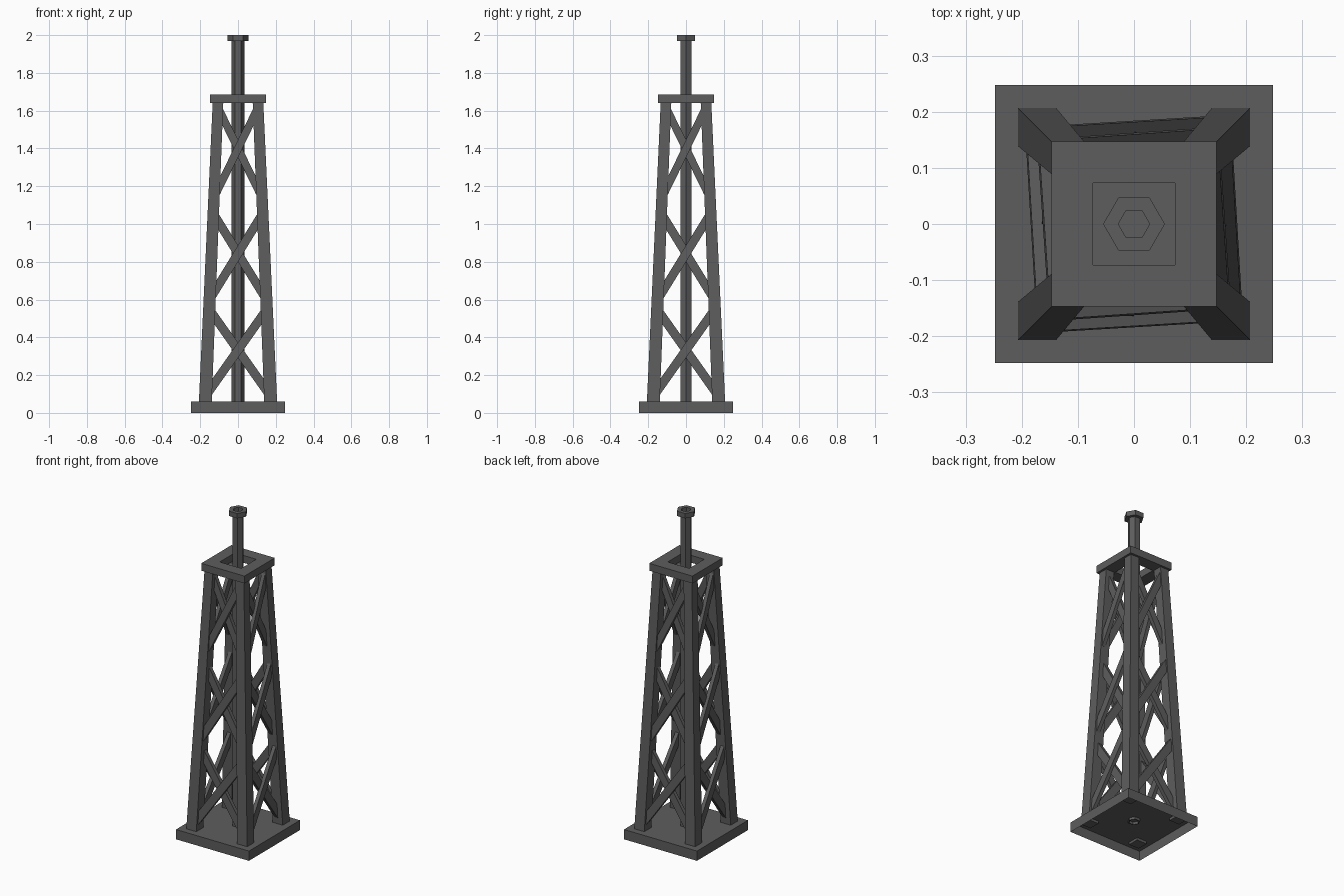
import bpy, bmesh, math
from mathutils import Vector, Matrix

cube = bpy.data.objects.get("Cube")
if cube:
    bpy.data.objects.remove(cube, do_unlink=True)

steel = bpy.data.materials.new("dark grey steel")
GREY = (0.11, 0.11, 0.11, 1)
steel.diffuse_color = GREY
steel.use_nodes = True
steel.node_tree.nodes["Principled BSDF"].inputs["Base Color"].default_value = GREY


def finish(name, bm):
    mesh = bpy.data.meshes.new(name)
    bmesh.ops.recalc_face_normals(bm, faces=bm.faces)
    bm.to_mesh(mesh)
    bm.free()
    mesh.materials.append(steel)
    obj = bpy.data.objects.new(name, mesh)
    bpy.context.collection.objects.link(obj)
    return obj


def ring(sides, radius, z, turn=0):
    step = math.tau / sides
    return [(radius * math.cos(i * step + turn), radius * math.sin(i * step + turn), z)
            for i in range(sides)]


def square(half, z):
    return ring(4, half * math.sqrt(2), z, math.pi / 4)


def loft(name, loops, cap_start=False, cap_end=False, closed=False):
    """Skin a row of loops that share a vertex count."""
    bm = bmesh.new()
    rows = [[bm.verts.new(p) for p in loop] for loop in loops]
    pairs = list(zip(rows, rows[1:]))
    if closed:
        pairs.append((rows[-1], rows[0]))
    for a, b in pairs:
        for i in range(len(a)):
            j = (i + 1) % len(a)
            bm.faces.new((a[i], a[j], b[j], b[i]))
    if cap_start:
        bm.faces.new(rows[0])
    if cap_end:
        bm.faces.new(rows[-1])
    return finish(name, bm)


BASE_TOP, DECK_LOW, DECK_TOP = 0.06, 1.64, 1.685


def leg_outer(z):
    return 0.207 - 0.0462 * (z - BASE_TOP)


def leg_inner(z):
    return 0.139 - 0.0386 * (z - BASE_TOP)


# Base plate, hollow underneath
base = loft("base_plate", [square(0.248, 0), square(0.248, BASE_TOP)], cap_end=True)
base.data.flip_normals() if base.data.polygons[-1].normal.z < 0 else None

# Top deck with a square opening
loft("top_deck", [square(0.147, DECK_LOW), square(0.147, DECK_TOP),
                  square(0.073, DECK_TOP), square(0.073, DECK_LOW)], closed=True)

# Hexagonal centre pipe and its collar
loft("centre_pipe", [ring(6, 0.034, 0.045), ring(6, 0.034, 1.98),
                     ring(6, 0.028, 1.98), ring(6, 0.028, 0.045)], closed=True)
loft("pipe_collar", [ring(6, 0.055, 1.97), ring(6, 0.055, 2.0),
                     ring(6, 0.028, 2.0), ring(6, 0.028, 1.97)], closed=True)

# Four tapered corner legs
for side_x, name_x in ((1, "left"), (-1, "right")):
    for side_y, name_y in ((-1, "front"), (1, "back")):
        loops = []
        for z in (0.045, DECK_LOW + 0.01):
            o, i = leg_outer(z), leg_inner(z)
            loops.append([(side_x * x, side_y * y, z)
                          for x, y in ((o, o), (i, o), (i, i), (o, i))])
        loft(f"{name_y}_{name_x}_leg", loops, True, True)


def brace(name, low_z, high_z, width, lean, offset, turn):
    """Diagonal bar between two legs on the front, then turned to its side."""
    depth = 0.0115
    low = Vector((-lean * leg_inner(low_z), 0, low_z))
    high = Vector((lean * leg_inner(high_z), 0, high_z))
    along = (high - low).normalized()
    low -= along * 0.045
    high += along * 0.045
    across = Vector((-along.z, 0, along.x)) * width / 2
    loops = []
    for end in (low, high):
        mid = (leg_outer(end.z) + leg_inner(end.z)) / 2 + offset
        loops.append([turn @ (end + s * across + Vector((0, -mid + d, 0)))
                      for s, d in ((1, depth), (1, -depth), (-1, -depth), (-1, depth))])
    loft(name, loops, True, True)


# Crossed braces: three tiers on each of the four sides
TIERS = (("lower", 0.14, 0.505, 0.047), ("middle", 0.655, 1.01, 0.046), ("upper", 1.205, 1.565, 0.041))
for k, side in enumerate(("front", "left", "back", "right")):
    turn = Matrix.Rotation(k * math.pi / 2, 3, "Z")
    for tier, low_z, high_z, width in TIERS:
        brace(f"{side}_{tier}_outer_brace", low_z, high_z, width, 1, 0.010, turn)
        brace(f"{side}_{tier}_inner_brace", low_z, high_z, width, -1, -0.008, turn)
